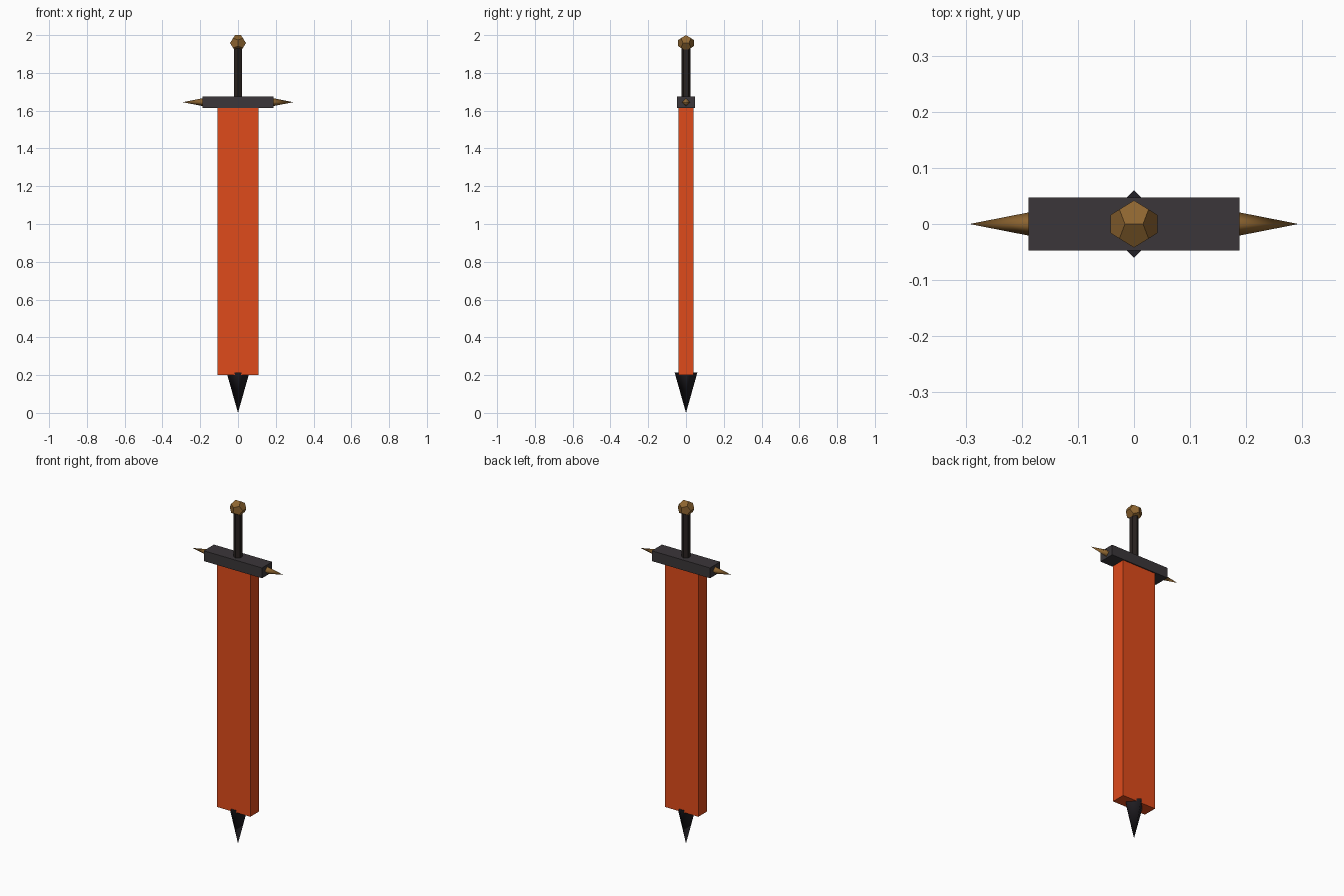
import bpy, bmesh
from math import pi
from mathutils import Matrix, Vector

if "Cube" in bpy.data.objects:
    bpy.data.objects.remove(bpy.data.objects["Cube"])


def material(name, rgb):
    m = bpy.data.materials.new(name)
    m.diffuse_color = (*rgb, 1)
    m.use_nodes = True
    m.node_tree.nodes["Principled BSDF"].inputs["Base Color"].default_value = m.diffuse_color
    return m


EMBER = material("ember", (0.74, 0.07, 0.011))
IRON = material("iron", (0.043, 0.037, 0.041))
BLACK = material("black_steel", (0.016, 0.014, 0.018))
GRIP = material("grip_leather", (0.022, 0.016, 0.014))
BRASS = material("brass", (0.27, 0.13, 0.03))


def finish(name, bm, mat, smooth=False):
    bmesh.ops.recalc_face_normals(bm, faces=bm.faces)
    for f in bm.faces:
        f.smooth = smooth and len(f.verts) == 3
    mesh = bpy.data.meshes.new(name)
    bm.to_mesh(mesh)
    bm.free()
    mesh.materials.append(mat)
    ob = bpy.data.objects.new(name, mesh)
    bpy.context.collection.objects.link(ob)
    return ob


def box(name, half_x, half_y, z0, z1, mat):
    bm = bmesh.new()
    bmesh.ops.create_cube(bm, size=1)
    bmesh.ops.scale(bm, vec=(2 * half_x, 2 * half_y, z1 - z0), verts=bm.verts)
    bmesh.ops.translate(bm, vec=(0, 0, (z0 + z1) / 2), verts=bm.verts)
    return finish(name, bm, mat)


def cone(name, sides, r0, r1, start, end, mat, smooth=False):
    """Prism or spike running from start to end."""
    start, end = Vector(start), Vector(end)
    axis = end - start
    turn = Vector((0, 0, 1)).rotation_difference(axis).to_matrix().to_4x4()
    if abs(axis.x) < 1e-6:  # vertical parts keep a corner on the y axis
        turn = Matrix.Rotation(pi, 4, 'Y') if axis.z < 0 else Matrix.Identity(4)
    bm = bmesh.new()
    bmesh.ops.create_cone(bm, cap_ends=True, segments=sides, radius1=r0,
                          radius2=r1, depth=axis.length,
                          matrix=Matrix.Translation((start + end) / 2) @ turn)
    bmesh.ops.remove_doubles(bm, verts=bm.verts, dist=1e-5)
    return finish(name, bm, mat, smooth)


# Blade and its pyramid tip
box("blade", 0.108, 0.041, 0.2, 1.62, EMBER)
cone("blade_tip", 4, 0.06, 0, (0, 0, 0.213), (0, 0, 0), BLACK, True)

# Crossguard with a spike at each end
box("crossguard", 0.188, 0.047, 1.615, 1.675, IRON)
for side, label in ((1, "right"), (-1, "left")):
    cone("guard_spike_" + label, 4, 0.021, 0,
         (side * 0.186, 0, 1.645), (side * 0.293, 0, 1.645), BRASS, True)

# Hexagonal grip
cone("grip", 6, 0.025, 0.025, (0, 0, 1.67), (0, 0, 1.94), GRIP)

# Dodecahedron pommel, an edge along x on top
phi = (1 + 5 ** 0.5) / 2
signs = (-1, 1)
points = [(a, b, c) for a in signs for b in signs for c in signs]
for a in signs:
    for b in signs:
        points += [(a / phi, 0, b * phi), (0, a * phi, b / phi), (a * phi, b / phi, 0)]
bm = bmesh.new()
for p in points:
    bm.verts.new(Vector(p) * 0.026 + Vector((0, 0, 2 - 0.026 * phi)))
bmesh.ops.convex_hull(bm, input=bm.verts)
bmesh.ops.dissolve_limit(bm, angle_limit=0.05, verts=bm.verts, edges=bm.edges)
finish("pommel", bm, BRASS)
